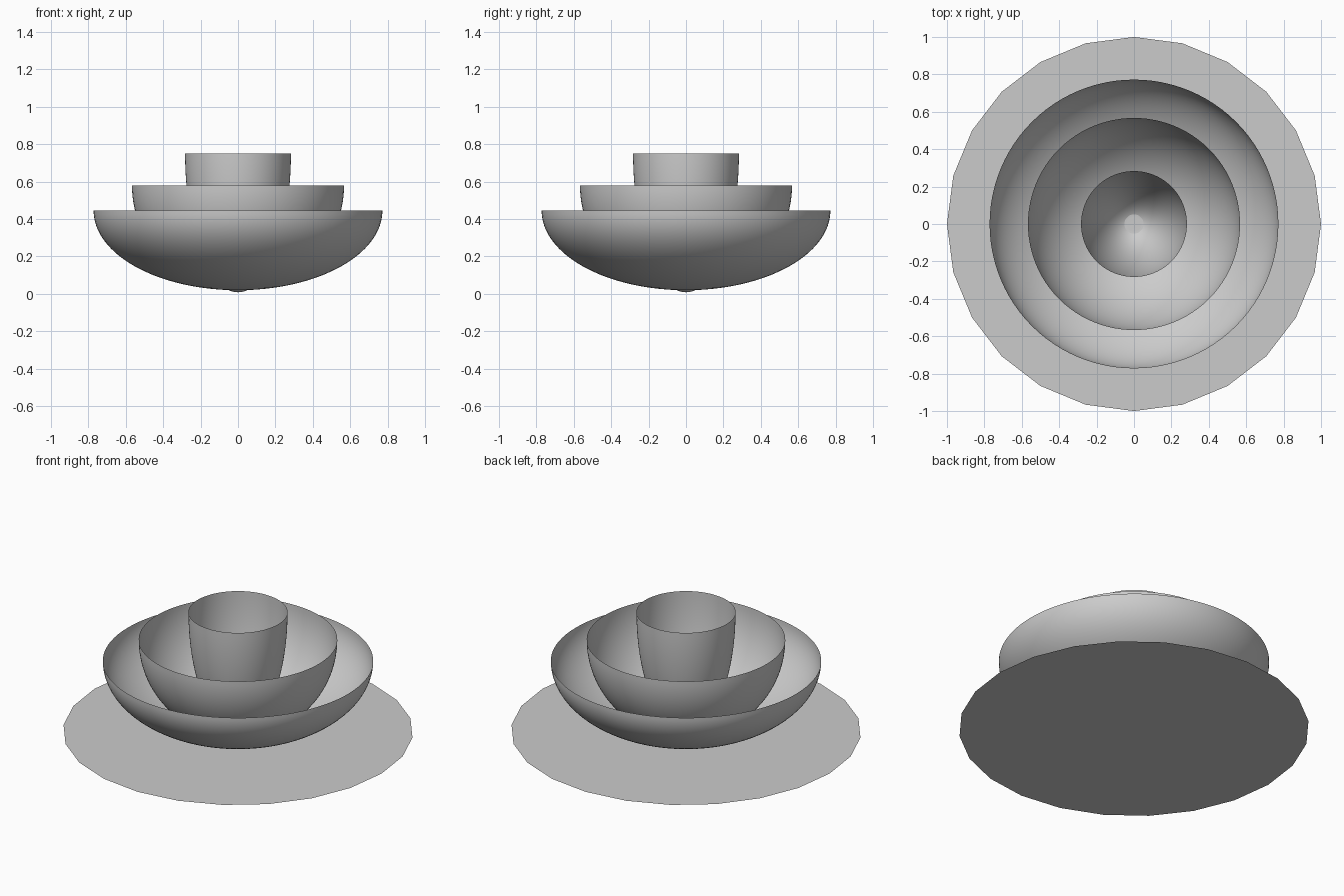
import bpy, bmesh
from math import sin, cos, pi

if "Cube" in bpy.data.objects:
    bpy.data.objects.remove(bpy.data.objects["Cube"])

SEGMENTS, RINGS = 96, 32


def bowl(name, radius, rim_z, bottom_z):
    """Open half-ellipsoid shell: profile spun about z."""
    bm = bmesh.new()
    depth = rim_z - bottom_z
    profile = []
    for i in range(RINGS + 1):
        a = pi / 2 * i / RINGS
        profile.append(bm.verts.new((radius * sin(a), 0, rim_z - depth * cos(a))))
    edges = [bm.edges.new(pair) for pair in zip(profile, profile[1:])]
    bmesh.ops.spin(bm, geom=profile + edges, cent=(0, 0, 0), axis=(0, 0, 1),
                   angle=2 * pi, steps=SEGMENTS, use_duplicate=False)
    bmesh.ops.remove_doubles(bm, verts=bm.verts, dist=1e-5)
    bmesh.ops.recalc_face_normals(bm, faces=bm.faces)
    for f in bm.faces:
        f.smooth = True
    mesh = bpy.data.meshes.new(name)
    bm.to_mesh(mesh)
    bm.free()
    obj = bpy.data.objects.new(name, mesh)
    bpy.context.collection.objects.link(obj)
    return obj


# Flat 24-sided disc under the bowls
bpy.ops.mesh.primitive_circle_add(vertices=24, radius=1, fill_type='NGON')
bpy.context.object.name = "base_disc"

# Three nested bowls, from wide and shallow to narrow and deep
for name, radius, rim_z, bottom_z in (
        ("outer_bowl", 0.772, 0.444, 0.019),
        ("middle_bowl", 0.567, 0.578, 0.018),
        ("inner_cup", 0.283, 0.751, 0.008)):
    bowl(name, radius, rim_z, bottom_z)
